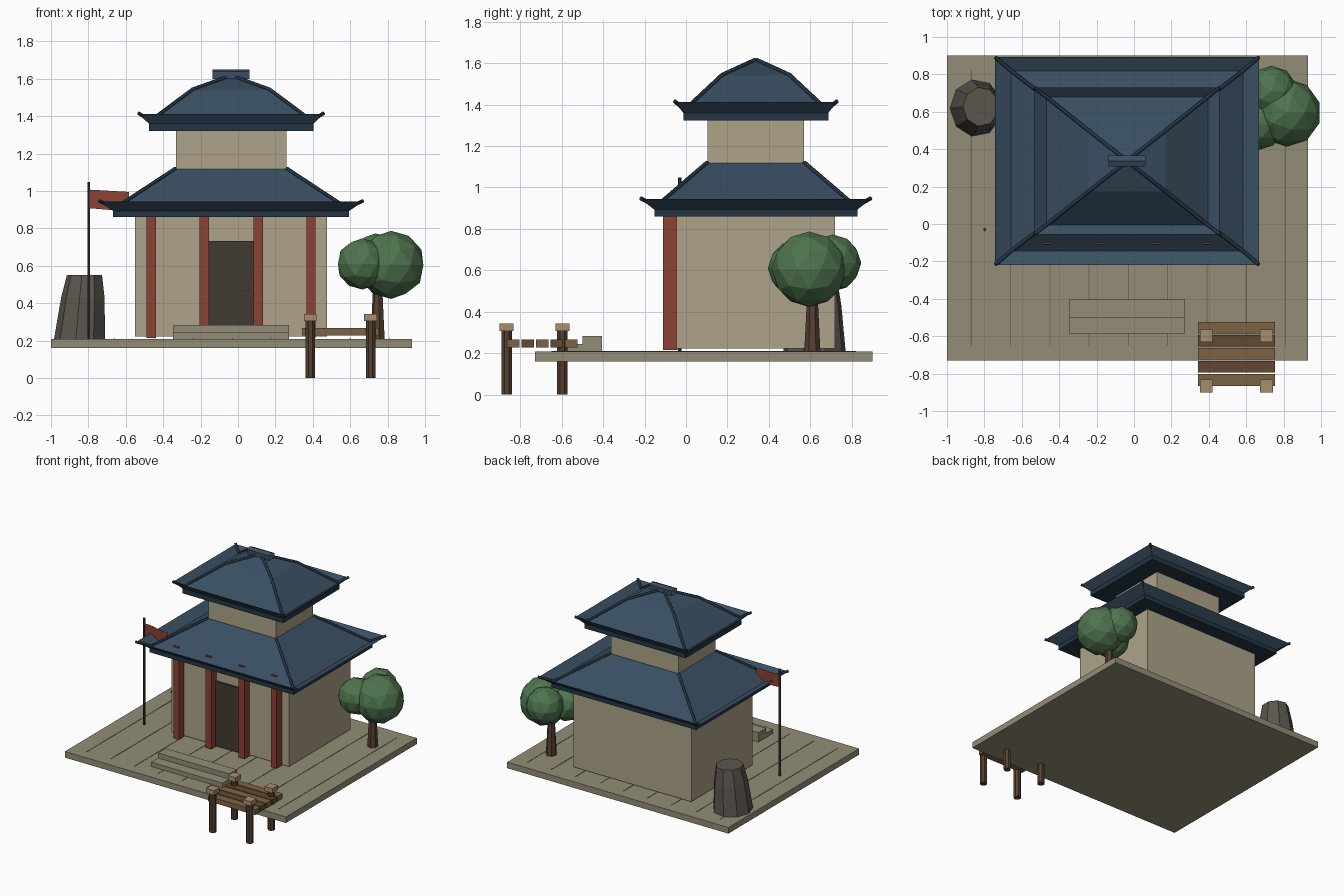
import bpy, bmesh, math
from mathutils import Matrix, Vector

if "Cube" in bpy.data.objects:
    bpy.data.objects.remove(bpy.data.objects["Cube"])

CX, CY = -0.037, 0.337   # centre of the house


def material(name, r, g, b):
    m = bpy.data.materials.new(name)
    m.diffuse_color = [(c / 255) ** 2.2 for c in (r, g, b)] + [1]
    m.use_nodes = True
    m.node_tree.nodes["Principled BSDF"].inputs["Base Color"].default_value = m.diffuse_color
    return m


STONE = material("stone", 146, 140, 118)
SEAM = material("seam", 110, 104, 86)
WALL = material("wall", 172, 162, 135)
ROOF = material("roof", 60, 80, 98)
EAVE = material("eave", 40, 56, 70)
RED = material("red", 140, 68, 56)
DARK = material("dark_wood", 66, 60, 54)
GOLD = material("gold", 190, 150, 70)
PLANK_A = material("plank_light", 125, 100, 70)
PLANK_B = material("plank_dark", 98, 74, 52)
POST = material("post", 88, 66, 52)
CAP = material("post_cap", 165, 142, 110)
LEAF = material("leaf", 80, 116, 80)
ROCK = material("rock", 92, 86, 80)


def finish(name, bm, mat):
    bmesh.ops.recalc_face_normals(bm, faces=bm.faces)
    me = bpy.data.meshes.new(name)
    bm.to_mesh(me)
    bm.free()
    me.materials.append(mat)
    ob = bpy.data.objects.new(name, me)
    bpy.context.collection.objects.link(ob)
    return ob


def box(name, x0, x1, y0, y1, z0, z1, mat):
    bm = bmesh.new()
    bmesh.ops.create_cube(bm, size=1)
    bmesh.ops.scale(bm, vec=(x1 - x0, y1 - y0, z1 - z0), verts=bm.verts)
    bmesh.ops.translate(bm, vec=((x0 + x1) / 2, (y0 + y1) / 2, (z0 + z1) / 2), verts=bm.verts)
    return finish(name, bm, mat)


def loft(name, rings, mat):
    """Skin a list of equal-length point rings and close both ends."""
    bm = bmesh.new()
    rows = [[bm.verts.new(p) for p in ring] for ring in rings]
    n = len(rows[0])
    for a, b in zip(rows, rows[1:]):
        for i in range(n):
            j = (i + 1) % n
            bm.faces.new((a[i], a[j], b[j], b[i]))
    bm.faces.new(rows[0][::-1])
    bm.faces.new(rows[-1])
    return finish(name, bm, mat)


def turned(name, sections, n, mat, squash=1.0):
    """Round part from (x, y, z, radius) sections."""
    angles = [math.tau * (i + 0.5) / n for i in range(n)]
    return loft(name, [[(x + r * squash * math.cos(a), y + r * math.sin(a), z) for a in angles]
                       for x, y, z, r in sections], mat)


def tube(name, points, radius, mat):
    cu = bpy.data.curves.new(name, "CURVE")
    cu.dimensions = "3D"
    cu.bevel_depth = radius
    cu.bevel_resolution = 1
    cu.use_fill_caps = True
    sp = cu.splines.new("POLY")
    sp.points.add(len(points) - 1)
    for p, co in zip(sp.points, points):
        p.co = (*co, 1)
    cu.materials.append(mat)
    ob = bpy.data.objects.new(name, cu)
    bpy.context.collection.objects.link(ob)


def roof(name, profile, base):
    """Hipped roof with upturned rim from (half x, half y, z) steps, hip ridges and eave box."""
    corners = [(-1, -1), (1, -1), (1, 1), (-1, 1)]
    loft(name, [[(CX + sx * hx, CY + sy * hy, z) for sx, sy in corners]
                for hx, hy, z in profile], ROOF)
    for i, (sx, sy) in enumerate(corners):
        path = [(CX + sx * hx, CY + sy * hy, z + 0.004) for hx, hy, z in profile[1:]]
        tube(f"{name}_hip_{i}", path, 0.010, EAVE)
    hx, hy, z = profile[0]
    box(name + "_eave", CX - hx, CX + hx, CY - hy, CY + hy, base, z + 0.002, EAVE)


# Platform with paving seams
box("platform", -1, 0.93, -0.73, 0.90, 0.16, 0.208, STONE)
for i in range(9):
    x = -0.87 + 0.21 * i
    box(f"platform_seam_{i}", x - 0.003, x + 0.003, -0.65, 0.82, 0.205, 0.210, SEAM)

# House walls
box("lower_wall", CX - 0.513, CX + 0.513, CY - 0.383, CY + 0.383, 0.222, 0.87, WALL)
box("upper_wall", CX - 0.295, CX + 0.295, CY - 0.232, CY + 0.232, 1.0, 1.33, WALL)

# Roofs
roof("lower_roof", [(0.63, 0.49, 0.893), (0.705, 0.555, 0.943), (0.62, 0.482, 0.905),
                    (0.297, 0.234, 1.117)], 0.86)
roof("upper_roof", [(0.44, 0.35, 1.360), (0.495, 0.392, 1.412), (0.432, 0.343, 1.372),
                    (0.205, 0.162, 1.540), (0.004, 0.004, 1.612)], 1.322)

# Ridge cap, open at both ends
bm = bmesh.new()
outline = [(-0.03, 1.60), (-0.03, 1.638), (0, 1.65), (0.03, 1.638), (0.03, 1.60)]
ends = [[bm.verts.new((CX + sx * 0.098, CY + y, z)) for y, z in outline] for sx in (-1, 1)]
for i in range(5):
    j = (i + 1) % 5
    bm.faces.new((ends[0][i], ends[0][j], ends[1][j], ends[1][i]))
finish("ridge_cap", bm, ROOF)

# Porch columns
for i, x in enumerate((-0.463, -0.18, 0.108, 0.39)):
    box(f"column_{i}", x - 0.025, x + 0.025, -0.11, -0.04, 0.215, 0.943, RED)

# Door and knob
box("door", -0.16, 0.087, -0.06, -0.03, 0.222, 0.732, DARK)
bm = bmesh.new()
bmesh.ops.create_icosphere(bm, subdivisions=1, radius=0.009,
                           matrix=Matrix.Translation((0.052, -0.066, 0.478)))
finish("door_knob", bm, GOLD)

# Steps
box("lower_step", -0.348, 0.274, -0.585, -0.495, 0.205, 0.243, STONE)
box("upper_step", -0.348, 0.274, -0.50, -0.405, 0.205, 0.283, STONE)

# Dock
for i in range(5):
    y = -0.865 + 0.07 * i
    box(f"dock_plank_{i}", 0.343, 0.755, y, y + 0.062, 0.227, 0.267, (PLANK_A, PLANK_B)[i % 2])
for i, (x, y) in enumerate((x, y) for x in (0.387, 0.709) for y in (-0.866, -0.597)):
    turned(f"dock_post_{i}", [(x, y, 0, 0.027), (x, y, 0.31, 0.027)], 8, POST)
    box(f"dock_post_cap_{i}", x - 0.034, x + 0.034, y - 0.034, y + 0.034, 0.306, 0.343, CAP)

# Tree
turned("tree_trunk", [(0.748, 0.61, 0.208, 0.040), (0.748, 0.61, 0.50, 0.025)], 7, POST)
for i, (x, y, z, r) in enumerate(((0.818, 0.595, 0.605, 0.182),
                                  (0.665, 0.532, 0.61, 0.137),
                                  (0.735, 0.708, 0.635, 0.138))):
    bm = bmesh.new()
    bmesh.ops.create_icosphere(bm, subdivisions=2, radius=r, matrix=Matrix.Translation((x, y, z)))
    finish(f"tree_foliage_{i}", bm, LEAF)

# Boulder
turned("boulder", [(-0.843, 0.62, 0.208, 0.153), (-0.826, 0.622, 0.43, 0.130),
                   (-0.818, 0.627, 0.552, 0.105)], 9, ROCK, 0.92)

# Flag and pole
turned("flag_pole", [(-0.798, -0.03, 0.208, 0.009), (-0.798, -0.03, 1.048, 0.009)], 6, DARK)
bm = bmesh.new()
rows = []
for i in range(6):
    t = i / 5
    x, y = -0.795 + 0.213 * t, -0.03 - 0.014 * t + 0.006 * math.sin(t * math.tau)
    rows.append([bm.verts.new((x, y, z)) for z in (0.908 - 0.018 * t, 1.007 - 0.012 * t)])
for a, b in zip(rows, rows[1:]):
    bm.faces.new((a[0], b[0], b[1], a[1]))
finish("flag", bm, RED)
